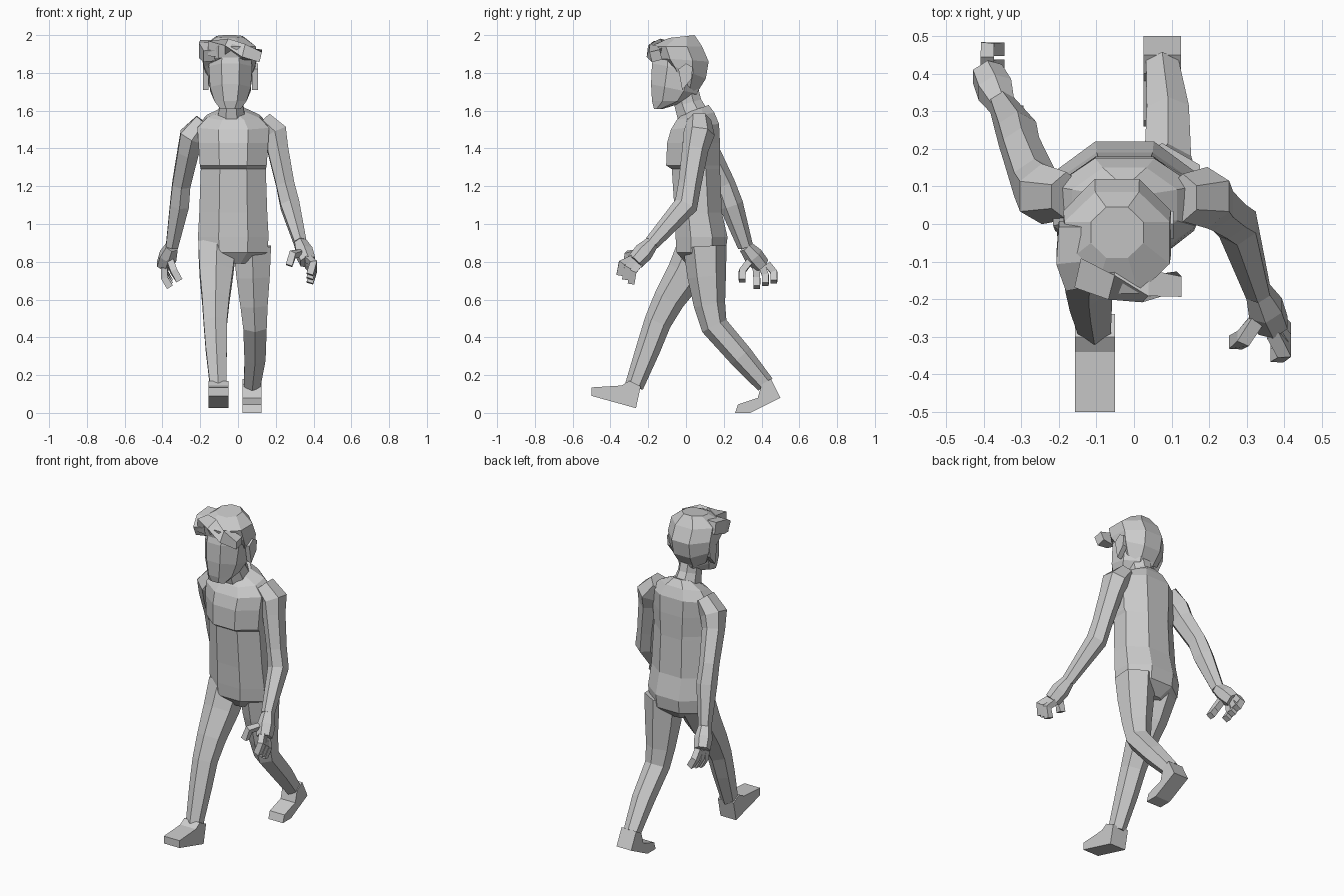
import bpy
import bmesh
from math import cos, sin, pi
from mathutils import Vector

cube = bpy.data.objects.get("Cube")
if cube:
    bpy.data.objects.remove(cube, do_unlink=True)


def skin(name, rings):
    """Bridge a list of equal point rings and cap both ends."""
    bm = bmesh.new()
    loops = [[bm.verts.new(point) for point in ring] for ring in rings]
    count = len(loops[0])
    for lower, upper in zip(loops, loops[1:]):
        for current in range(count):
            following = (current + 1) % count
            bm.faces.new((lower[current], lower[following], upper[following], upper[current]))
    bm.faces.new(loops[0])
    bm.faces.new(loops[-1])
    bmesh.ops.recalc_face_normals(bm, faces=bm.faces[:])
    mesh = bpy.data.meshes.new(name)
    bm.to_mesh(mesh)
    bm.free()
    part = bpy.data.objects.new(name, mesh)
    bpy.context.collection.objects.link(part)


def unit_ring(sides):
    """Regular polygon whose flat sides touch the unit square."""
    step = 2 * pi / sides
    grow = 1 / cos(step / 2)
    angles = [step * (index + .5) for index in range(sides)]
    return [(grow * cos(angle), grow * sin(angle)) for angle in angles]


def body(name, center_x, sections):
    """Each section: half width, front y, back y, height; the back is lifted by tilt."""
    rings = []
    for half_width, front, back, height, tilt in sections:
        middle = Vector((center_x, (front + back) / 2, height + tilt / 2))
        reach = Vector((0, back - front, tilt)) / 2
        across = Vector((half_width, 0, 0))
        rings.append([middle + across * u + reach * v for u, v in unit_ring(8)])
    skin(name, rings)


def limb(name, joints, radii, depth=1, sides=6):
    """Faceted tube through the joints, with cross-sections mitred at every bend."""
    points = [Vector(joint) for joint in joints]
    rings = []
    for index, (point, radius) in enumerate(zip(points, radii)):
        before = points[max(index - 1, 0)]
        after = points[min(index + 1, len(points) - 1)]
        tangent = ((after - point).normalized() + (point - before).normalized()).normalized()
        side = Vector((1, 0, 0))
        side = (side - tangent * side.dot(tangent)).normalized()
        fore = tangent.cross(side) * depth
        rings.append([point + (side * u + fore * v) * radius for u, v in unit_ring(sides)])
    skin(name, rings)


def hand(label, wrist, knuckle, fan, reach, curl, thumb):
    """Palm, three fanned curling fingers and a thumb."""
    wrist, knuckle, fan, reach, curl, thumb = [
        Vector(vector) for vector in (wrist, knuckle, fan, reach, curl, thumb)]
    palm = (wrist + knuckle) / 2
    limb(label + "_palm", [wrist, palm, knuckle], [.032, .045, .04])
    roots = {"thumb": (palm, thumb)}
    for offset, part in enumerate(("index_finger", "middle_finger", "little_finger"), -1):
        roots[part] = (knuckle + fan * offset, reach + fan * offset / 2)
    for part, (root, stretch) in roots.items():
        bend = root + stretch
        limb(label + "_" + part, [root, bend, bend + curl], [.018] * 3, sides=4)


def prism(name, profile, start, end):
    """Extrude a side profile of (y, z) points across x."""
    skin(name, [[(x, y, z) for y, z in profile] for x in (start, end)])


# Torso with overhanging chest
body("torso", -.025, [
    (.09, 0, .15, .79, 0),
    (.18, -.05, .21, .85, 0),
    (.187, -.055, .22, .93, 0),
    (.18, -.06, .19, 1.06, 0),
    (.172, -.075, .18, 1.29, 0),
    (.177, -.105, .18, 1.31, 0),
    (.185, -.1, .18, 1.43, 0),
    (.19, -.08, .175, 1.5, .03),
    (.14, -.05, .15, 1.55, .04),
    (.06, -.02, .12, 1.58, .05),
])
body("neck", -.035, [
    (.075, -.04, .13, 1.54, .04),
    (.06, -.06, .08, 1.62, .04),
    (.06, -.08, .06, 1.7, .04),
])

# Head, hair and ears
body("head", -.04, [
    (.055, -.17, -.12, 1.61, 0),
    (.085, -.18, .01, 1.65, 0),
    (.108, -.185, .06, 1.74, -.05),
    (.115, -.18, .1, 1.85, -.05),
    (.1, -.16, .06, 1.92, 0),
])
body("hair", -.045, [
    (.105, -.06, .055, 1.8, -.11),
    (.135, -.13, .105, 1.86, -.09),
    (.143, -.17, .12, 1.88, -.02),
    (.14, -.185, .085, 1.94, 0),
    (.07, -.09, .045, 1.985, .015),
])
limb("fringe", [(-.15, -.13, 1.93), (-.06, -.15, 1.93), (.03, -.165, 1.91), (.12, -.16, 1.89)],
     [.04, .038, .036, .028], sides=4)
limb("hair_tuft", [(-.165, 0, 1.94), (-.165, -.09, 1.92), (-.15, -.16, 1.89)],
     [.035, .042, .032], sides=4)
ear_profile = [(-.04, 1.82), (0, 1.85), (.035, 1.83), (.03, 1.77), (-.02, 1.71)]
for label, start in (("right", -.185), ("left", .075)):
    prism(label + "_ear", ear_profile, start, start + .03)

# Arms in mid swing, with curled hands
arm_radii = [.05, .065, .055, .048, .05, .032]
left_wrist = (.33, -.18, .9)
right_wrist = (-.35, .315, .88)
limb("left_arm", [(.13, .07, 1.55), (.195, .07, 1.48), (.21, .05, 1.4),
                  (.25, .02, 1.21), (.275, 0, 1.1), left_wrist], arm_radii, depth=1.1)
limb("right_arm", [(-.18, .075, 1.54), (-.245, .08, 1.46), (-.265, .11, 1.38),
                   (-.3, .2, 1.21), (-.31, .24, 1.1), right_wrist], arm_radii, depth=1.1)
hand("left", left_wrist, knuckle=(.37, -.27, .8), fan=(0, .02, -.015),
     reach=(.03, -.04, -.03), curl=(-.02, -.01, -.06), thumb=(-.06, -.08, -.01))
hand("right", right_wrist, knuckle=(-.39, .4, .78), fan=(0, .03, .01),
     reach=(0, .02, -.05), curl=(.03, 0, -.05), thumb=(.03, -.06, -.08))

# Legs in mid stride
leg_radii = [.1, .088, .072, .062, .056, .043]
limb("left_leg", [(.075, .1, .88), (.08, .11, .72), (.085, .125, .57),
                  (.09, .15, .46), (.09, .29, .3), (.075, .42, .15)], leg_radii)
limb("right_leg", [(-.11, .07, .88), (-.115, 0, .74), (-.118, -.09, .6),
                   (-.12, -.15, .48), (-.115, -.2, .34), (-.105, -.275, .14)], leg_radii)

# Rear foot on its toes, front foot landing on its heel
prism("left_foot", [(.5, .08), (.45, .18), (.4, .15), (.38, .08),
                    (.275, .045), (.26, 0), (.34, 0)], .025, .125)
prism("right_foot", [(-.265, .025), (-.24, .14), (-.3, .17), (-.34, .145),
                     (-.5, .135), (-.5, .09)], -.157, -.05)
